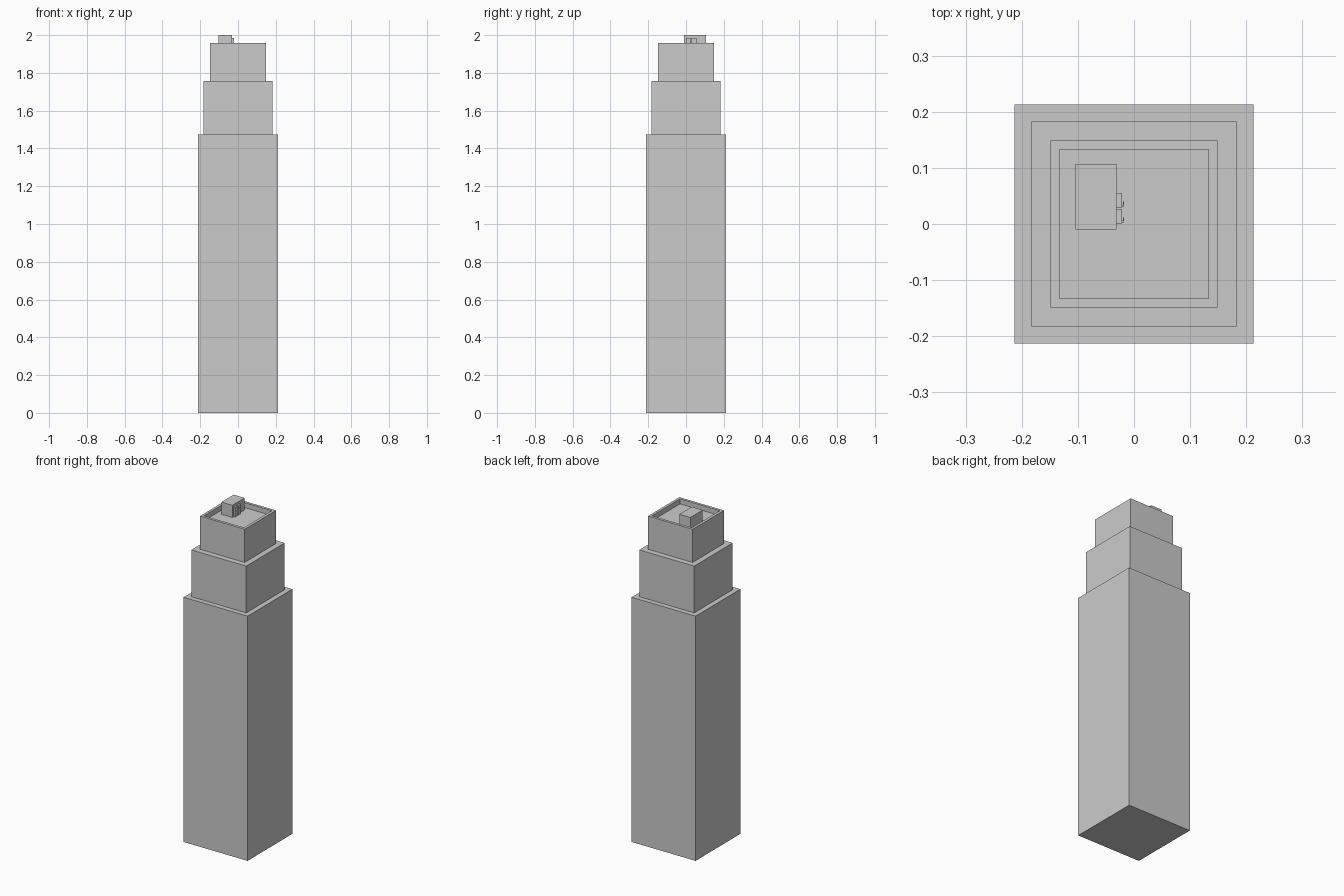
import bpy, bmesh

if "Cube" in bpy.data.objects:
    bpy.data.objects.remove(bpy.data.objects["Cube"])

FLOOR = 1.927  # roof deck height inside the parapet


def finish(name, bm):
    bmesh.ops.recalc_face_normals(bm, faces=bm.faces)
    mesh = bpy.data.meshes.new(name)
    bm.to_mesh(mesh)
    bm.free()
    obj = bpy.data.objects.new(name, mesh)
    bpy.context.collection.objects.link(obj)
    return obj


def box(name, x, y, z):
    bm = bmesh.new()
    bmesh.ops.create_cube(bm, size=1)
    for v in bm.verts:
        v.co = [(a + b) / 2 + c * (b - a) for c, (a, b) in zip(v.co, (x, y, z))]
    return finish(name, bm)


# Stepped tower: square rings (half width, height) joined from base to roof deck
rings = [(0.213, 0), (0.213, 1.475), (0.183, 1.475), (0.183, 1.757),
         (0.149, 1.757), (0.149, 1.957), (0.133, 1.957), (0.133, FLOOR)]
bm = bmesh.new()
loops = [[bm.verts.new((sx * h, sy * h, z))
          for sx, sy in ((-1, -1), (1, -1), (1, 1), (-1, 1))] for h, z in rings]
for low, high in zip(loops, loops[1:]):
    for i in range(4):
        j = (i + 1) % 4
        bm.faces.new((low[i], low[j], high[j], high[i]))
bm.faces.new(loops[0][::-1])
bm.faces.new(loops[-1])
finish("stepped_tower", bm)

# Stair house on the roof
box("roof_stair_house", (-0.104, -0.031), (-0.01, 0.107), (FLOOR, 2.0))

# Two door panels, each with a small lever handle
for n, y in enumerate((0.001, 0.029), 1):
    box(f"door_{n}", (-0.031, -0.0215), (y, y + 0.026), (FLOOR, 1.985))
    box(f"handle_stem_{n}", (-0.0215, -0.0195), (y + 0.002, y + 0.005), (1.966, 1.970))
    box(f"handle_lever_{n}", (-0.0195, -0.0175), (y + 0.002, y + 0.011), (1.966, 1.970))
